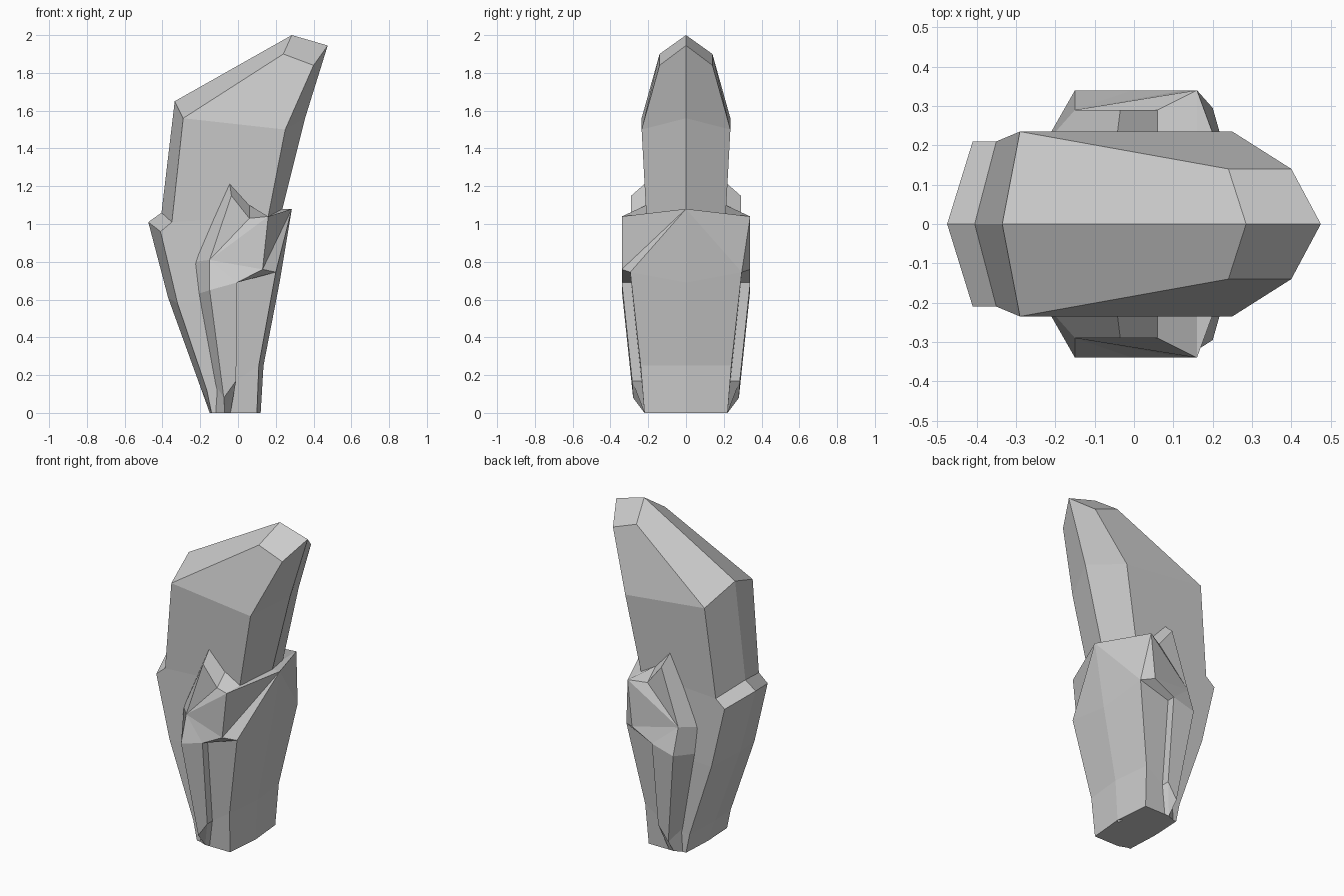
import bpy
import bmesh

default_cube = bpy.data.objects.get("Cube")
if default_cube:
    bpy.data.objects.remove(default_cube, do_unlink=True)

# One plain grey for the whole model
grey = bpy.data.materials.new("plain_grey")
grey.use_nodes = True
colour = (0.6, 0.6, 0.6, 1)
grey.diffuse_color = colour
grey.node_tree.nodes["Principled BSDF"].inputs["Base Color"].default_value = colour


def finish(name, bm):
    """Weld the two mirrored halves, orient the faces and make the object."""
    bmesh.ops.remove_doubles(bm, verts=bm.verts[:], dist=0.0005)
    bmesh.ops.recalc_face_normals(bm, faces=bm.faces[:])
    mesh = bpy.data.meshes.new(name)
    bm.to_mesh(mesh)
    bm.free()
    mesh.materials.append(grey)
    obj = bpy.data.objects.new(name, mesh)
    bpy.context.collection.objects.link(obj)
    return obj


def build_body(name, rings):
    """Loft half rings of (x, y, z) points and mirror them across y."""
    bm = bmesh.new()
    for side in (-1, 1):
        rows = [[bm.verts.new((x, y * side, z)) for x, y, z in ring] for ring in rings]
        for upper, lower in zip(rows, rows[1:]):
            for i in range(len(upper) - 1):
                bm.faces.new((upper[i], upper[i + 1], lower[i + 1], lower[i]))
        bm.faces.new(rows[0])
        bm.faces.new(rows[-1])
    return finish(name, bm)


def build_shell(name, points, faces, side_faces):
    """Build named points into faces on both sides of the ridge."""
    bm = bmesh.new()
    for side in (-1, 1):
        verts = {key: bm.verts.new((x, y * side, z)) for key, (x, y, z) in points.items()}
        for face in faces + side_faces[side]:
            bm.faces.new([verts[key] for key in face.split()])
    return finish(name, bm)


# Ridged blade: front ridge, front side, rear side, rear ridge for each ring
build_body("blade_body", [
    [(.285, 0, 2), (.24, .14, 1.9), (.4, .14, 1.84), (.475, 0, 1.945)],
    [(-.335, 0, 1.65), (-.29, .235, 1.56), (.25, .235, 1.5), (.355, 0, 1.56)],
    [(-.405, 0, 1.06), (-.35, .21, 1.01), (.16, .21, 1.04), (.235, 0, 1.08)],
    [(-.475, 0, 1.01), (-.41, .21, .96), (.14, .21, .95), (.2, 0, .95)],
    [(-.37, 0, .61), (-.32, .21, .58), (.1, .21, .6), (.15, 0, .6)],
    [(-.2, 0, .14), (-.165, .2, .12), (.07, .2, .12), (.1, 0, .12)],
    [(-.15, 0, 0), (-.14, .2, 0), (.07, .2, 0), (.1, 0, 0)],
])

# Faceted guard wrapped round the rear and both sides
guard_points = {
    "front_top": (-.23, .2, .8),
    "front_mid": (-.21, .2, .63),
    "front_low": (-.12, .195, .15),
    "front_foot": (-.13, .195, 0),
    "peak": (-.045, .21, 1.22),
    "peak_rear": (.06, .21, 1.1),
    "peak_out": (-.035, .29, 1.15),
    "notch": (.06, .29, 1.03),
    "brow": (-.15, .29, .81),
    "cheek": (-.15, .34, .65),
    "elbow": (.13, .34, .76),
    "corner": (.16, .34, 1.04),
    "collar": (.16, .2, 1.04),
    "collar_ridge": (.23, 0, 1.08),
    "hip": (.2, .295, .745),
    "rib_top": (-.005, .34, .69),
    "rib_low": (-.01, .285, .17),
    "rib_tip": (-.075, .28, .08),
    "rib_foot": (-.07, .22, 0),
    "slot_top": (-.005, .29, .69),
    "slot_low": (-.01, .235, .17),
    "slot_foot": (-.04, .22, 0),
    "heel": (.11, .24, .25),
    "heel_foot": (.1, .22, 0),
    "ridge_top": (.285, 0, 1.08),
    "ridge_mid": (.22, 0, .69),
    "ridge_low": (.135, 0, .25),
    "ridge_foot": (.12, 0, 0),
}
guard_faces = [
    # Crest
    "front_top peak peak_out brow",
    "peak peak_rear notch peak_out",
    "brow peak_out notch",
    "brow notch corner",
    "peak_rear collar corner notch",
    "ridge_top corner collar collar_ridge",
    # Cheek and its underside
    "brow corner elbow",
    "brow elbow rib_top",
    "brow rib_top cheek",
    "front_top brow cheek front_mid",
    "rib_top elbow hip slot_top",
    # Raised rib
    "cheek rib_top rib_low rib_tip",
    "front_mid cheek rib_tip front_low",
    "front_low rib_tip rib_foot front_foot",
    "rib_top slot_top slot_low rib_low",
    "rib_low slot_low slot_foot rib_foot",
    "rib_tip rib_low rib_foot",
    # Recessed panel, rear plate and sole
    "slot_top hip heel slot_low",
    "slot_low heel heel_foot slot_foot",
    "ridge_top hip ridge_mid",
    "hip heel ridge_low ridge_mid",
    "heel heel_foot ridge_foot ridge_low",
    "front_foot rib_foot slot_foot heel_foot ridge_foot",
]
# The rear plate folds along a different diagonal on each side
fold_faces = {
    -1: ["ridge_top corner elbow", "ridge_top elbow hip"],
    1: ["ridge_top corner hip", "corner elbow hip"],
}
build_shell("side_guard", guard_points, guard_faces, fold_faces)
